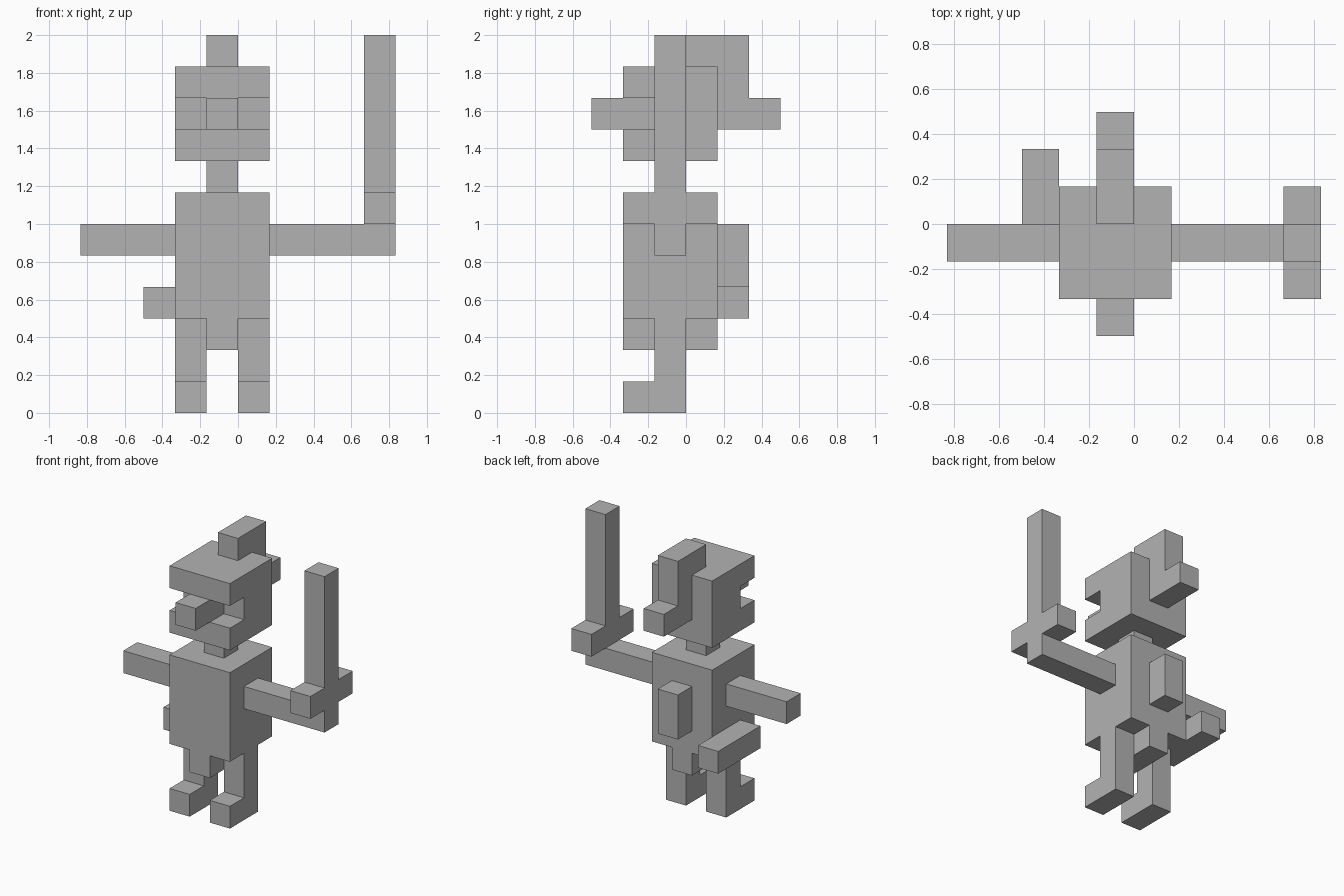
import bpy
import bmesh

cube = bpy.data.objects.get("Cube")
if cube:
    bpy.data.objects.remove(cube, do_unlink=True)

U = 1 / 6  # edge of one block

grey = bpy.data.materials.new("plain_grey")
grey.use_nodes = True
colour = (0.45, 0.45, 0.45, 1)
grey.diffuse_color = colour
grey.node_tree.nodes["Principled BSDF"].inputs["Base Color"].default_value = colour


def slab(name, x0, x1, profile):
    """Extrude a side profile of (y, z) block corners from x0 to x1."""
    bm = bmesh.new()
    face = bm.faces.new([bm.verts.new((x0 * U, y * U, z * U)) for y, z in profile])
    grown = bmesh.ops.extrude_face_region(bm, geom=[face])["geom"]
    moved = [v for v in grown if isinstance(v, bmesh.types.BMVert)]
    bmesh.ops.translate(bm, verts=moved, vec=((x1 - x0) * U, 0, 0))
    bmesh.ops.recalc_face_normals(bm, faces=bm.faces)
    mesh = bpy.data.meshes.new(name)
    bm.to_mesh(mesh)
    bm.free()
    mesh.materials.append(grey)
    obj = bpy.data.objects.new(name, mesh)
    bpy.context.collection.objects.link(obj)


def box(name, x, y, z):
    slab(name, *x, [(y[0], z[0]), (y[1], z[0]), (y[1], z[1]), (y[0], z[1])])


# Legs with feet pointing forward
for side, x in (("right", -2), ("left", 0)):
    slab(side + "_leg", x, x + 1,
         [(-2, 0), (0, 0), (0, 3), (-1, 3), (-1, 1), (-2, 1)])

# Body
box("torso", (-2, 1), (-2, 1), (3, 7))
box("loincloth", (-1, 0), (-2, 1), (2, 3))
box("back_pouch", (-1, 0), (1, 2), (4, 6))
box("hip_scabbard", (-3, -2), (-1, 2), (3, 4))
box("neck", (-1, 0), (-1, 0), (7, 8))

# Arms
box("right_arm", (-5, -2), (-1, 0), (5, 6))
box("left_arm", (1, 5), (-1, 0), (5, 6))

# Sword with cross guard, standing on the left hand
slab("sword", 4, 5, [(-2, 6), (1, 6), (1, 7), (0, 7),
                     (0, 12), (-1, 12), (-1, 7), (-2, 7)])

# Head with an eye slot, nose and plume
slab("head", -2, 1, [(-2, 8), (1, 8), (1, 11), (-2, 11),
                     (-2, 10), (-1, 10), (-1, 9), (-2, 9)])
box("nose", (-1, 0), (-3, -1), (9, 10))
slab("plume", -1, 0, [(0, 11), (1, 11), (1, 9), (3, 9),
                      (3, 10), (2, 10), (2, 12), (0, 12)])
